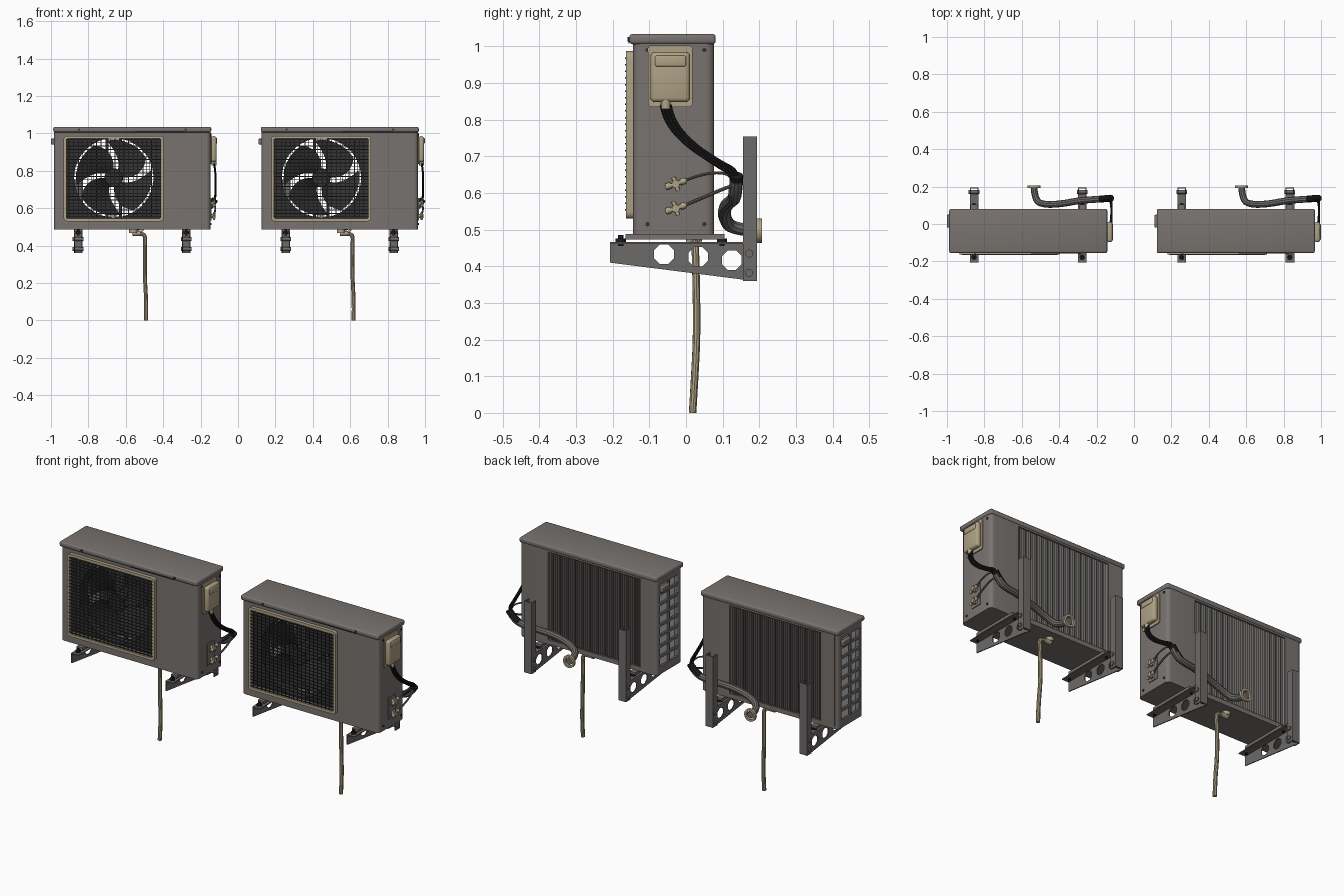
import bpy, bmesh, math
from mathutils import Matrix, Vector

if "Cube" in bpy.data.objects:
    bpy.data.objects.remove(bpy.data.objects["Cube"])

def mat(name, r, g, b):
    m = bpy.data.materials.new(name)
    m.diffuse_color = (r, g, b, 1)
    m.use_nodes = True
    m.node_tree.nodes["Principled BSDF"].inputs["Base Color"].default_value = m.diffuse_color
    return m

GREY = mat("warm_grey_paint", 0.19, 0.172, 0.162)
STEEL = mat("bracket_grey", 0.155, 0.145, 0.14)
DARK = mat("dark_grey_plastic", 0.035, 0.034, 0.034)
BLACK = mat("black_rubber", 0.012, 0.012, 0.012)
BEIGE = mat("beige_plastic", 0.43, 0.36, 0.235)
LIGHT = mat("light_aluminium", 0.55, 0.56, 0.57)
PLANES = {"XY": Matrix.Identity(4), "XZ": Matrix.Rotation(math.pi / 2, 4, 'X'),
          "YZ": Matrix(((0, 0, 1, 0), (1, 0, 0, 0), (0, 1, 0, 0), (0, 0, 0, 1)))}
parts = []

def finish(name, bm, m, angle=35):
    me = bpy.data.meshes.new(name)
    bm.to_mesh(me)
    bm.free()
    me.materials.clear()
    me.materials.append(m)
    for p in me.polygons:
        p.use_smooth = True
        p.material_index = 0
    me.set_sharp_from_angle(angle=math.radians(angle))
    ob = bpy.data.objects.new(name, me)
    bpy.context.collection.objects.link(ob)
    parts.append(ob)
    return ob

def curve_bm(cu):
    ob = bpy.data.objects.new("temp", cu)
    bpy.context.collection.objects.link(ob)
    dg = bpy.context.evaluated_depsgraph_get()
    me = bpy.data.meshes.new_from_object(ob.evaluated_get(dg))
    bm = bmesh.new()
    bm.from_mesh(me)
    bpy.data.objects.remove(ob)
    bpy.data.curves.remove(cu)
    bpy.data.meshes.remove(me)
    bmesh.ops.remove_doubles(bm, verts=bm.verts, dist=1e-5)
    return bm

def plate(name, m, loops, plane, lo, hi):
    """Flat outline (first loop) with holes, extruded between lo and hi."""
    cu = bpy.data.curves.new(name, 'CURVE')
    cu.dimensions, cu.fill_mode, cu.extrude = '2D', 'BOTH', (hi - lo) / 2
    for pts in loops:
        s = cu.splines.new('POLY')
        s.points.add(len(pts) - 1)
        for p, c in zip(s.points, pts):
            p.co = (c[0], c[1], 0, 1)
        s.use_cyclic_u = True
    bm = curve_bm(cu)
    axis = {"XY": (0, 0, 1), "XZ": (0, 1, 0), "YZ": (1, 0, 0)}[plane]
    bm.transform(Matrix.Translation(Vector(axis) * (lo + hi) / 2) @ PLANES[plane])
    return finish(name, bm, m)

def tube(name, m, pts, r):
    cu = bpy.data.curves.new(name, 'CURVE')
    cu.dimensions, cu.bevel_depth, cu.bevel_resolution, cu.use_fill_caps = '3D', r, 3, True
    s = cu.splines.new('NURBS')
    s.points.add(len(pts) - 1)
    for p, c in zip(s.points, pts):
        p.co = (*c, 1)
    s.order_u, s.use_endpoint_u, s.resolution_u = 3, True, 6
    return finish(name, curve_bm(cu), m)

def boxes(name, m, items, bevel=0):
    """Each item is x0, x1, y0, y1, z0, z1."""
    bm = bmesh.new()
    for x0, x1, y0, y1, z0, z1 in items:
        mt = Matrix.Translation(((x0 + x1) / 2, (y0 + y1) / 2, (z0 + z1) / 2)) @ \
            Matrix.Diagonal((x1 - x0, y1 - y0, z1 - z0, 1))
        bmesh.ops.create_cube(bm, size=1, matrix=mt)
    if bevel:
        bmesh.ops.bevel(bm, geom=bm.edges[:], offset=bevel, segments=3, affect='EDGES', profile=0.5)
    return finish(name, bm, m)

def cyls(name, m, items, seg=16):
    """Each item is centre, axis, radius, length."""
    bm = bmesh.new()
    for c, axis, r, l in items:
        rot = Vector((0, 0, 1)).rotation_difference(Vector(axis)).to_matrix().to_4x4()
        bmesh.ops.create_cone(bm, cap_ends=True, segments=seg, radius1=r, radius2=r, depth=l,
                              matrix=Matrix.Translation(c) @ rot)
    return finish(name, bm, m)

def circle(u, v, r, n, start=0.0):
    return [(u + r * math.cos(start + 2 * math.pi * i / n), v + r * math.sin(start + 2 * math.pi * i / n))
            for i in range(n)]

def rrect(u0, v0, u1, v1, r=0.0, n=5):
    if not r:
        return [(u0, v0), (u1, v0), (u1, v1), (u0, v1)]
    out = []
    for k, (u, v) in enumerate([(u0 + r, v0 + r), (u1 - r, v0 + r), (u1 - r, v1 - r), (u0 + r, v1 - r)]):
        for i in range(n + 1):
            a = math.pi + k * math.pi / 2 + i * math.pi / 2 / n
            out.append((u + r * math.cos(a), v + r * math.sin(a)))
    return out

# --- casing ---
outer = rrect(-0.985, -0.145, -0.147, 0.077, 0.022)
plate("base_pan", GREY, [outer], "XY", 0.487, 0.508)
lid = boxes("lid", GREY, [(-0.988, -0.143, -0.155, 0.081, 1.006, 1.034)], 0.009)
foot = [(-0.40, -0.145)] + outer[6:18] + [(-0.31, 0.077), (-0.31, 0.05), (-0.40, -0.10)]
plate("compressor_casing", GREY, [foot], "XY", 0.50, 1.012)
plate("front_panel", GREY, [rrect(-0.965, 0.50, -0.39, 1.012), rrect(-0.915, 0.545, -0.415, 0.975)],
      "XZ", -0.145, -0.130)
plate("back_frame", GREY, [rrect(-0.965, 0.50, -0.305, 1.012), rrect(-0.885, 0.512, -0.32, 0.998)],
      "XZ", 0.068, 0.077)
cyls("left_corner_posts", GREY, [((-0.963, y, 0.756), (0, 0, 1), 0.022, 0.512) for y in (-0.123, 0.055)], 24)
holes = [rrect(y, 0.53 + k * 0.058, y + 0.075, 0.53 + k * 0.058 + 0.045) for y in (-0.115, -0.028)
         for k in range(8)]
plate("left_side_lattice", GREY, [rrect(-0.123, 0.50, 0.055, 1.012)] + holes, "YZ", -0.985, -0.975)
boxes("left_handle", GREY, [(-1.0, -0.98, -0.02, 0.05, 0.94, 0.972)], 0.006)
boxes("lid_seam", DARK, [(-0.55, -0.28, -0.157, -0.154, 1.008, 1.013)])
cyls("casing_screws", DARK, [((x, -0.156, 1.02), (0, 1, 0), 0.006, 0.006) for x in (-0.85, -0.28)] +
     [((-0.146, y, z), (1, 0, 0), 0.006, 0.006) for y in (-0.105, 0.05) for z in (0.515, 0.99)], 10)

# --- heat exchanger ---
boxes("coil_back_fins", STEEL, [(-0.875 + i * 0.0115, -0.8742 + i * 0.0115, 0.04, 0.07, 0.508, 1.006)
                                for i in range(48)])
boxes("coil_side_and_end", LIGHT, [(-0.968, -0.962, -0.118, 0.06, 0.51, 1.004),
                                   (-0.886, -0.876, 0.05, 0.069, 0.51, 1.004)])

# --- fan ---
FX, FZ = -0.664, 0.763
plate("fan_shroud", DARK, [rrect(-0.925, 0.535, -0.405, 0.985), circle(FX, FZ, 0.212, 64)], "XZ", -0.132, -0.126)
plate("fan_duct", DARK, [circle(FX, FZ, 0.217, 48), circle(FX, FZ, 0.212, 48)], "XZ", -0.13, -0.06)
cyls("fan_hub", DARK, [((FX, -0.08, FZ), (0, 1, 0), 0.046, 0.07)], 32)
cyls("fan_motor", DARK, [((FX, -0.01, FZ), (0, 1, 0), 0.05, 0.07)], 32)
boxes("motor_support", DARK, [(FX + d - 0.007, FX + d + 0.007, 0.018, 0.028, 0.505, 1.008) for d in (-0.035, 0.035)])
bm = bmesh.new()
for b in range(4):
    rows = []
    for i in range(8):
        f = i / 7
        r = 0.04 + 0.162 * f
        row = []
        for j in range(9):
            t = j / 8
            a = b * math.pi / 2 + 0.55 * f * f + t * (1.05 + 0.28 * math.sin(math.pi * f * 0.8))
            row.append(bm.verts.new((FX + r * math.cos(a), -0.112 + 0.06 * t, FZ + r * math.sin(a))))
        rows.append(row)
    for p, q in zip(rows, rows[1:]):
        for j in range(8):
            bm.faces.new((p[j], p[j + 1], q[j + 1], q[j]))
finish("fan_blades", bm, DARK)

# --- front grille ---
plate("grille_frame", BEIGE, [rrect(-0.932, 0.530, -0.398, 0.987, 0.018), rrect(-0.917, 0.545, -0.413, 0.972, 0.008)],
      "XZ", -0.164, -0.142)
boxes("grille_wires", DARK,
      [(-0.92, -0.41, -0.167, -0.162, 0.552 + i * 0.018, 0.556 + i * 0.018) for i in range(24)] +
      [(-0.905 + i * 0.0245, -0.902 + i * 0.0245, -0.163, -0.158, 0.54, 0.978) for i in range(21)])

# --- electrical cover on the right side ---
plate("electrical_back_plate", BEIGE, [rrect(-0.104, 0.835, 0.018, 1.003, 0.01)], "YZ", -0.148, -0.141)
boxes("electrical_cover", BEIGE, [(-0.145, -0.115, -0.097, 0.011, 0.848, 0.985)], 0.012)
boxes("cover_grip", BEIGE, [(-0.125, -0.111, -0.085, 0.0, 0.945, 0.975)], 0.005)
cyls("cable_gland", BEIGE, [((-0.128, -0.055, 0.842), (0, 0, 1), 0.013, 0.025)])

# --- valves ---
boxes("valve_plate", GREY, [(-0.15, -0.143, -0.062, 0.0, 0.535, 0.655)])
valves = []
for z in (0.625, 0.558):
    valves += [((-0.133, -0.028, z), (1, 0, 0), 0.011, 0.028), ((-0.128, -0.028, z), (0, 1, 0.35), 0.006, 0.06),
               ((-0.128, -0.028, z), (0, -0.35, 1), 0.006, 0.04), ((-0.128, -0.048, z - 0.006), (0, 1, 0.35), 0.009, 0.014),
               ((-0.128, -0.008, z + 0.007), (0, 1, 0.35), 0.009, 0.014)]
cyls("service_valves", BEIGE, valves, 12)

# --- cables and pipes ---
for i in range(3):
    d = i * 0.011
    tube(f"cable_{i + 1}", BLACK, [(-0.128, -0.066 + d, 0.84), (-0.121, -0.06 + d, 0.80), (-0.120, -0.005 + d, 0.735),
                                   (-0.120, 0.07 + d, 0.685), (-0.122, 0.125 + d * 0.7, 0.65 + d * 0.5),
                                   (-0.135, 0.135, 0.62), (-0.16, 0.125, 0.59)], 0.0055)
tube("upper_copper_pipe", STEEL, [(-0.128, -0.005, 0.633), (-0.122, 0.03, 0.648), (-0.12, 0.09, 0.658),
                                  (-0.125, 0.13, 0.645), (-0.15, 0.13, 0.61)], 0.004)
tube("lower_copper_pipe", STEEL, [(-0.128, -0.005, 0.566), (-0.121, 0.04, 0.585), (-0.122, 0.11, 0.615),
                                  (-0.135, 0.13, 0.62), (-0.16, 0.125, 0.60)], 0.005)
tube("wrapped_pipe", STEEL, [(-0.13, 0.137, 0.635), (-0.155, 0.135, 0.60), (-0.20, 0.132, 0.585), (-0.29, 0.126, 0.58),
                             (-0.39, 0.107, 0.565), (-0.48, 0.103, 0.535), (-0.53, 0.125, 0.50), (-0.535, 0.20, 0.497)], 0.018)
tube("pipe_tape_end", BLACK, [(-0.122, 0.138, 0.648), (-0.14, 0.137, 0.62), (-0.18, 0.133, 0.592)], 0.0185)
plate("wall_sleeve", BEIGE, [circle(-0.535, 0.497, 0.034, 28), circle(-0.535, 0.497, 0.022, 28)], "XZ", 0.193, 0.207)
tube("drain_hose", BEIGE, [(-0.56, 0.022, 0.478), (-0.555, 0.025, 0.462), (-0.52, 0.025, 0.464), (-0.495, 0.025, 0.455),
                           (-0.498, 0.027, 0.40), (-0.498, 0.03, 0.22), (-0.49, 0.024, 0.10), (-0.492, 0.018, 0.0)], 0.0105)
cyls("drain_elbow", BEIGE, [((-0.56, 0.022, 0.478), (0, 0, 1), 0.022, 0.02), ((-0.545, 0.025, 0.465), (1, 0, 0), 0.013, 0.04)])

# --- wall brackets ---
for side, x in (("left", -0.855), ("right", -0.277)):
    arm = [(-0.207, 0.41), (0.185, 0.36), (0.185, 0.466), (-0.207, 0.466)]
    cut = [circle(y, z, 0.029, 8, math.pi / 8) for y, z in ((-0.06, 0.433), (0.033, 0.426), (0.125, 0.417))]
    plate(f"{side}_bracket_arm", STEEL, [arm] + cut, "YZ", x - 0.022, x - 0.017)
    boxes(f"{side}_bracket_flange", STEEL, [(x - 0.022, x + 0.024, -0.207, 0.16, 0.461, 0.466)])
    boxes(f"{side}_bracket_post", STEEL, [(x - 0.023, x + 0.023, 0.189, 0.194, 0.36, 0.754),
                                          (x - 0.023, x - 0.018, 0.155, 0.194, 0.36, 0.754),
                                          (x + 0.018, x + 0.023, 0.155, 0.194, 0.36, 0.754)])
    cyls(f"{side}_bracket_bolts", STEEL, [((x, 0.172, z), (1, 0, 0), 0.011, 0.058) for z in (0.382, 0.435)], 12)
    boxes(f"{side}_foot_rail", GREY, [(x - 0.018, x + 0.018, -0.165, 0.105, 0.473, 0.488)])
    cyls(f"{side}_rubber_feet", BLACK, [((x, y, 0.47), (0, 0, 1), r, h) for y in (-0.178, 0.098)
                                        for r, h in ((0.014, 0.012), (0.007, 0.03))], 12)

# --- second identical unit ---
for ob in parts[:]:
    twin = ob.copy()
    twin.name = ob.name + "_second_unit"
    twin.location.x += 1.11
    bpy.context.collection.objects.link(twin)
